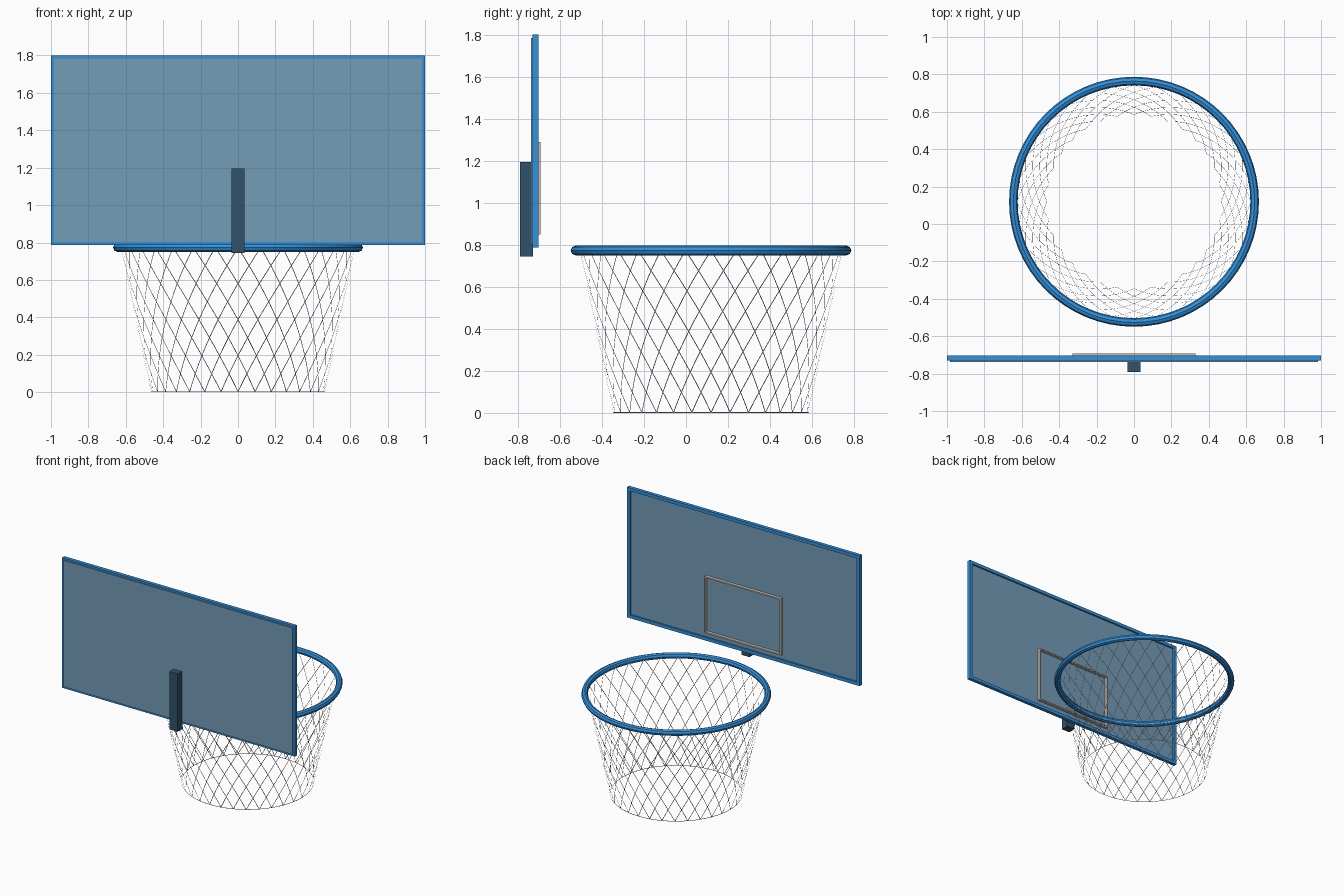
import bpy, bmesh, math
from mathutils import Vector

cube = bpy.data.objects.get("Cube")
if cube:
    bpy.data.objects.remove(cube, do_unlink=True)


def material(name, rgb):
    mat = bpy.data.materials.new(name)
    mat.use_nodes = True
    mat.diffuse_color = (*rgb, 1)
    mat.node_tree.nodes["Principled BSDF"].inputs["Base Color"].default_value = (*rgb, 1)
    return mat


BLUE = material("bright_blue", (0.031, 0.29, 0.74))
PANEL = material("grey_blue", (0.178, 0.335, 0.475))
DARK = material("dark_slate", (0.031, 0.085, 0.142))
BEIGE = material("pale_beige", (0.64, 0.55, 0.49))
CORD = material("pale_grey", (0.56, 0.54, 0.53))


def finish(name, bm, mat):
    mesh = bpy.data.meshes.new(name)
    bm.to_mesh(mesh)
    bm.free()
    mesh.materials.append(mat)
    obj = bpy.data.objects.new(name, mesh)
    bpy.context.collection.objects.link(obj)
    return obj


def add_box(bm, x0, x1, y0, y1, z0, z1):
    box = bmesh.ops.create_cube(bm, size=1)["verts"]
    bmesh.ops.scale(bm, verts=box, vec=(x1 - x0, y1 - y0, z1 - z0))
    bmesh.ops.translate(bm, verts=box, vec=((x0 + x1) / 2, (y0 + y1) / 2, (z0 + z1) / 2))


def box(name, mat, *bounds):
    bm = bmesh.new()
    add_box(bm, *bounds)
    return finish(name, bm, mat)


def border(name, mat, half, z0, z1, y0, y1, bar):
    """Rectangular frame made of four bars."""
    bm = bmesh.new()
    for za, zb in ((z0, z0 + bar), (z1 - bar, z1)):
        add_box(bm, -half, half, y0, y1, za, zb)
    for xa, xb in ((-half, bar - half), (half - bar, half)):
        add_box(bm, xa, xb, y0, y1, z0 + bar, z1 - bar)
    return finish(name, bm, mat)


# Backboard: panel, edge frame, target rectangle and mounting post
box("backboard_panel", PANEL, -0.985, 0.985, -0.738, -0.716, 0.803, 1.785)
border("backboard_frame", BLUE, 1.0, 0.788, 1.8, -0.73, -0.703, 0.025)
border("target_rectangle", BEIGE, 0.33, 0.85, 1.29, -0.717, -0.693, 0.01)
box("mounting_post", DARK, -0.035, 0.035, -0.79, -0.729, 0.745, 1.195)

# Rim: octagonal section with crisp bands
CENTRE_Y, RIM_Z = 0.119, 0.773
bpy.ops.mesh.primitive_torus_add(
    location=(0, CENTRE_Y, RIM_Z), major_radius=0.645, minor_radius=0.023,
    major_segments=64, minor_segments=8)
rim = bpy.context.object
rim.name = "rim"
rim.data.materials.append(BLUE)
bpy.ops.object.shade_smooth_by_angle()

# Net: flat cords lying in a tapered wall
CORDS, STEPS, WIDTH = 32, 16, 0.004
TOP_R, BOTTOM_R = 0.625, 0.465
PITCH = math.tau / CORDS
TWIST = 4 * PITCH


def wall_point(angle, t):
    r = TOP_R + (BOTTOM_R - TOP_R) * t
    return Vector((r * math.cos(angle), CENTRE_Y + r * math.sin(angle),
                   RIM_Z + (0.002 - RIM_Z) * t))


def add_ribbon(bm, points):
    rows = []
    for i, p in enumerate(points):
        along = points[min(i + 1, len(points) - 1)] - points[max(i - 1, 0)]
        outward = Vector((p.x, p.y - CENTRE_Y, 0))
        side = along.cross(outward).normalized() * WIDTH / 2
        rows.append((bm.verts.new(p - side), bm.verts.new(p + side)))
    for (a, b), (c, d) in zip(rows, rows[1:]):
        bm.faces.new((a, b, d, c))


for name, turn in (("net_cords_left", 1), ("net_cords_right", -1)):
    bm = bmesh.new()
    for k in range(CORDS):
        start = math.pi / 2 + k * PITCH
        add_ribbon(bm, [wall_point(start + turn * TWIST * i / STEPS, i / STEPS)
                        for i in range(STEPS + 1)])
    finish(name, bm, CORD)

# Bottom loop of the net
bm = bmesh.new()
add_ribbon(bm, [wall_point(k * PITCH / 2, 1) for k in range(2 * CORDS + 1)])
finish("net_bottom_loop", bm, CORD)
